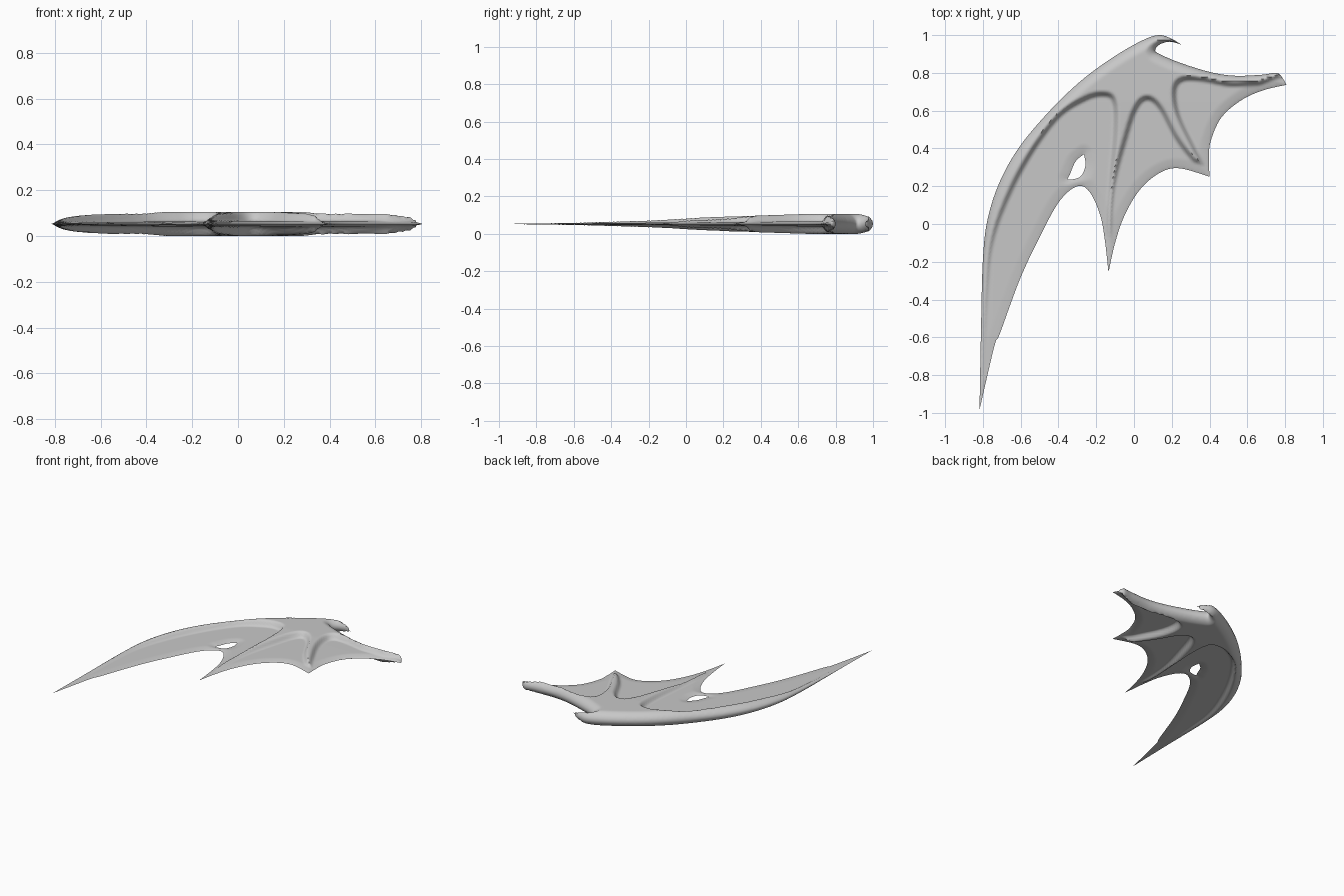
import bpy, bmesh, math
from mathutils import Vector, kdtree
from mathutils.geometry import delaunay_2d_cdt

if "Cube" in bpy.data.objects:
    bpy.data.objects.remove(bpy.data.objects["Cube"])

SPACING = 0.012      # mesh density
HALF = 0.053         # half thickness of the palm
MEMBRANE = 0.013     # half thickness of the webbing

# Outline runs between sharp corners, in hundredths of a unit
leading_edge = [(25, 95), (20, 98), (13, 100), (3, 96.5), (-13, 87), (-29, 75), (-45, 59.5), (-60.5, 41),
                (-71, 22.5), (-77.5, 2.5), (-80, -19), (-81, -56), (-81.8, -98.5)]
long_web_edge = [(-81.8, -98.5), (-74, -65), (-71, -58), (-60.5, -29.5), (-50, -7), (-39.5, 12), (-30, 20),
                 (-23.5, 17), (-18, 5), (-15.5, -8), (-13.5, -25.6)]
middle_web_edge = [(-13.5, -25.6), (-10, -10), (-5, 4.5), (3, 18), (13.5, 27), (24, 29.5), (40, 25)]
short_web_edge = [(40, 25), (39.7, 34), (40.5, 43.5), (46, 56), (56, 65), (67.5, 70.5), (80.7, 73.7)]
arm_edge = [(80.7, 73.7), (78.5, 77.5), (75.5, 80), (67.5, 79), (53, 78.5), (40, 80.5), (24, 85.5),
            (13.5, 90), (11.2, 92), (13.5, 95), (19, 96.5), (25, 95)]
tear = [(-26.5, 37), (-25.7, 31), (-28.5, 25), (-35, 23.5), (-34, 26), (-31, 33), (-26.5, 37)]

# Recessed webbing panels, each running out past the trailing edge
long_panel = [(-79, -80), (-76.5, -35), (-74, -11), (-67, 10), (-55, 34), (-39.5, 55.5), (-25, 65),
              (-16, 67), (-12, 64), (-11.5, 50), (-13.5, 25), (-15, 0), (-14, -30), (-50, -99)]
middle_panel = [(-13, -28), (-11.5, -5), (-9.5, 20), (-3, 45), (2, 60), (7, 65), (13, 60), (21, 45),
                (30, 33.5), (41, 24), (20, -20)]
short_panel = [(41, 25), (33, 41), (25, 58), (23, 70), (26, 75), (36, 75), (50, 72.5), (65, 73),
               (80.7, 73.8), (70, 30)]


def curve(points, fine=1):
    """Smooth path through the points, last point left out."""
    pts = [Vector(p) / 100 for p in points]
    path = []
    for i in range(len(pts) - 1):
        a, b, c = pts[max(i - 1, 0)], pts[i], pts[i + 1]
        d = pts[min(i + 2, len(pts) - 1)]
        n = max(2, round((c - b).length / SPACING)) * fine
        for k in range(n):
            t = k / n
            path.append(b + (c - a) * (t / 2) + (a * 2 - b * 5 + c * 4 - d) * (t * t / 2)
                        + (b * 3 - a - c * 3 + d) * (t ** 3 / 2))
    return path


def inside(p, loop):
    hit = False
    a = loop[-1]
    for b in loop:
        if (a.y > p.y) != (b.y > p.y) and p.x < a.x + (b.x - a.x) * (p.y - a.y) / (b.y - a.y):
            hit = not hit
        a = b
    return hit


def finder(points):
    tree = kdtree.KDTree(len(points))
    for i, p in enumerate(points):
        tree.insert(p.to_3d(), i)
    tree.balance()
    return lambda p: tree.find(p.to_3d())[2]


edges = [leading_edge, long_web_edge, middle_web_edge, short_web_edge, arm_edge]
panels = [long_panel, middle_panel, short_panel]
outline = [p for e in edges for p in curve(e)]
hole = curve(tear)
panel_loops = [curve(p) for p in panels]
edge_distance = finder([p for e in edges + [tear] for p in curve(e, 8)])
panel_distance = finder([p for e in panels for p in curve(e, 6)])


def in_wing(p):
    return inside(p, outline) and not inside(p, hole)


def height(p):
    """Rounded bones between thin webbing, tapering to the long tip."""
    e = edge_distance(p)
    if e < 0.0005:
        return 0
    taper = max(0, min(1, (p.y + 1) / 1.65))
    web = MEMBRANE * min(1, e / 0.05) ** 0.7
    if any(inside(p, loop) for loop in panel_loops):
        return web * taper
    rim = math.sqrt(1 - (1 - min(1, e / 0.06)) ** 2)
    s = min(1, panel_distance(p) / 0.035)
    return (web + (HALF - MEMBRANE) * min(rim, s * s * (3 - 2 * s))) * taper


# Plan points: both boundaries, a ring just inside them, and a staggered fill
points, links = [], []
for loop in (outline, hole):
    start = len(points)
    points += loop
    links += [(start + i, start + (i + 1) % len(loop)) for i in range(len(loop))]
for loop in (outline, hole):
    for i, p in enumerate(loop):
        along = (loop[(i + 1) % len(loop)] - loop[i - 1]).normalized()
        q = p + Vector((-along.y, along.x)) * (0.004 if loop is outline else -0.004)
        if edge_distance(q) > 0.003 and in_wing(q):
            points.append(q)
row_gap = SPACING * 0.866
for row in range(int(2 / row_gap)):
    for col in range(int(1.64 / SPACING)):
        p = Vector((-0.82 + (col + row % 2 / 2) * SPACING, row * row_gap - 1))
        if edge_distance(p) > 0.009 and in_wing(p):
            points.append(p)

flat, _, tris, *_ = delaunay_2d_cdt(points, links, [], 0, 1e-6)

# Upper half of the wing
bm = bmesh.new()
verts = [bm.verts.new((p.x, p.y, height(p))) for p in flat]
for tri in tris:
    if in_wing(sum((flat[i] for i in tri), Vector((0, 0))) / len(tri)):
        bm.faces.new([verts[i] for i in tri])
bmesh.ops.delete(bm, geom=[v for v in bm.verts if not v.link_faces], context='VERTS')
for f in bm.faces:
    f.normal_update()
    if f.normal.z < 0:
        f.normal_flip()
mesh = bpy.data.meshes.new("wing")
bm.to_mesh(mesh)
bm.free()
wing = bpy.data.objects.new("wing", mesh)
bpy.context.collection.objects.link(wing)
wing.location.z = HALF

# Mirror to make the underside
mirror = wing.modifiers.new("underside", 'MIRROR')
mirror.use_axis = (False, False, True)
mirror.merge_threshold = 0.0001
bpy.ops.object.select_all(action='DESELECT')
wing.select_set(True)
bpy.context.view_layer.objects.active = wing
bpy.ops.object.modifier_apply(modifier=mirror.name)
bpy.ops.object.shade_smooth_by_angle(angle=math.radians(60))

# Plain grey skin
skin = bpy.data.materials.new("grey_skin")
skin.use_nodes = True
colour = (0.58, 0.58, 0.58, 1)
skin.diffuse_color = colour
skin.node_tree.nodes["Principled BSDF"].inputs["Base Color"].default_value = colour
wing.data.materials.append(skin)
